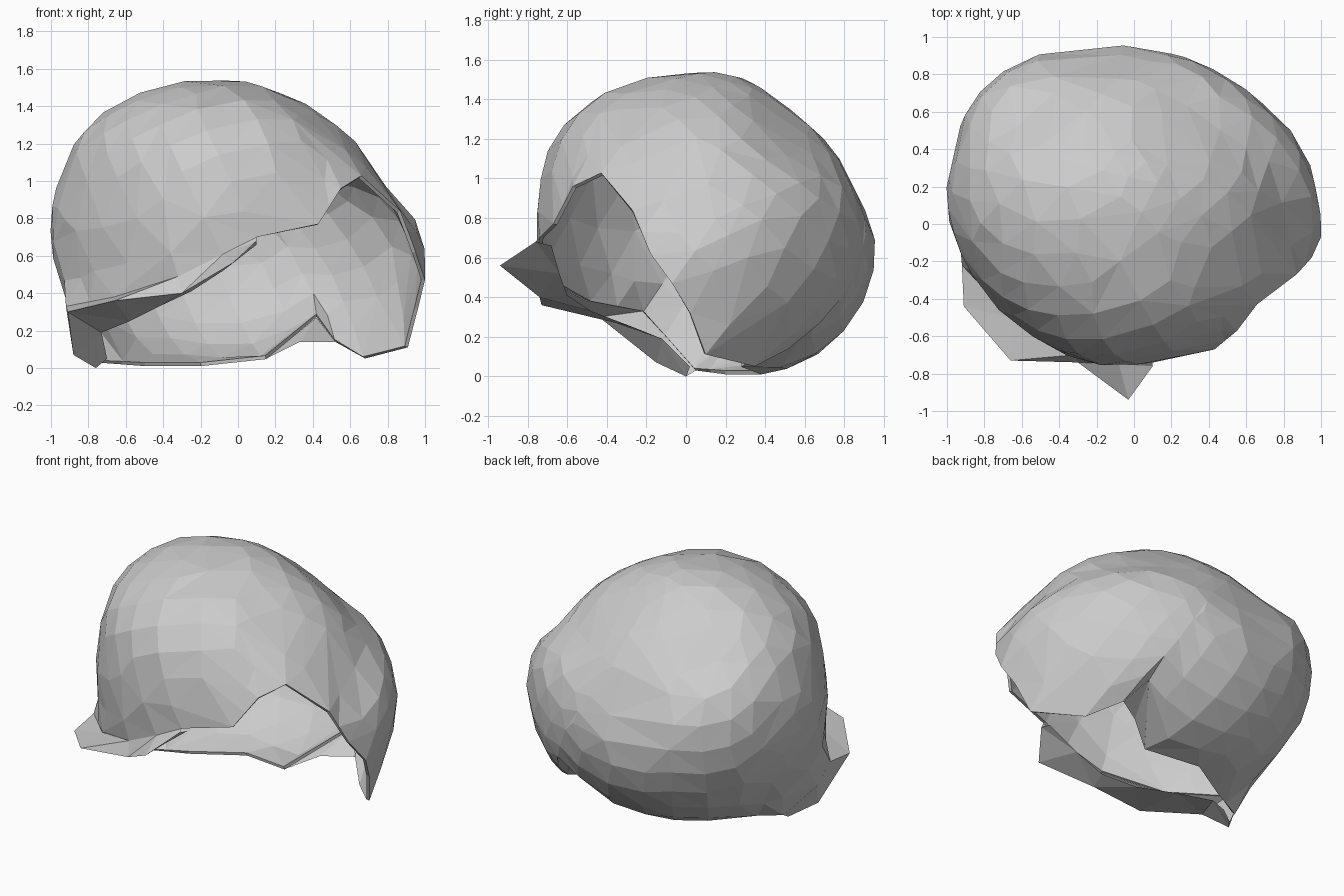
import bpy, bmesh, math
from mathutils import Vector

cube = bpy.data.objects.get("Cube")
if cube:
    bpy.data.objects.remove(cube, do_unlink=True)

CENTRE = Vector((-0.08, 0.09, 0.76))
SEMI = Vector((0.93, 0.86, 0.78))
APEX = Vector((-0.3, 0.5, 0.8)).normalized()
RINGS = 11

# Fringe lip stations: root on the dome, outer tip, inner underside edge
LIP = [((-0.76, 0.05, 0.03), (-0.76, 0.0, 0.0), (-0.7, 0.02, 0.05)),
       ((-0.9, -0.1, 0.2), (-0.88, -0.15, 0.07), (-0.73, -0.12, 0.19)),
       ((-0.92, -0.22, 0.33), (-0.91, -0.44, 0.3), (-0.58, -0.27, 0.25)),
       ((-0.66, -0.5, 0.38), (-0.66, -0.73, 0.36), (-0.42, -0.48, 0.33)),
       ((-0.32, -0.7, 0.49), (-0.3, -0.74, 0.4), (-0.25, -0.6, 0.41)),
       ((-0.08, -0.75, 0.61), (-0.03, -0.94, 0.56), (-0.08, -0.64, 0.52)),
       ((0.1, -0.74, 0.7), (0.1, -0.76, 0.68), (0.1, -0.68, 0.66))]

# Notch in the lower edge: front corner, top, back corner
NOTCH = [(0.52, 0.52, 0.14), (0.42, 0.64, 0.27), (0.15, 0.28, 0.05)]

# Edge of the opening, once around, ending along the lip roots
RIM = [(0.43, -0.67, 0.77), (0.55, -0.57, 0.96),
       (0.66, -0.43, 1.03), (0.87, -0.27, 0.84), (0.95, -0.18, 0.62),
       (1.0, -0.07, 0.47), (0.96, 0.02, 0.32), (0.91, 0.1, 0.11),
       (0.68, 0.35, 0.05)]
RIM += NOTCH + [(-0.2, 0.38, 0.01), (-0.5, 0.2, 0.01)]
RIM += [station[0] for station in LIP]

# Fullness of the dome in some directions: x, y, z, ratio
FULLNESS = [(0, 0, 1, 1), (0.6, 0, 0.8, 0.97), (0.8, 0, 0.55, 0.94),
            (-0.54, 0, 0.9, 1.04), (-1, 0.15, 0, 1.0), (0, -0.84, 0.67, 1.06),
            (0, -1, 0.1, 0.98), (-0.15, 0.6, 0.7, 0.91), (0, 0.9, 0.3, 0.9),
            (0, 1, -0.27, 1.03), (0, 0.85, -0.6, 1.09), (0.45, 0.9, -0.1, 1.0),
            (0.76, 0.65, 0, 1.01), (1, 0.35, -0.3, 1.15), (-0.7, 0.8, 0, 1.08),
            (-0.6, -0.72, 0, 0.93), (-0.86, -0.42, 0, 0.94), (0.65, -0.75, 0.2, 1.0),
            (0.5, 0.5, 0.7, 0.85), (0.65, 0.6, -0.45, 1.1), (-0.5, -0.5, 0.7, 1.02)]
SAMPLES = [(Vector(s[:3]).normalized(), s[3]) for s in FULLNESS]

grey = bpy.data.materials.new("plain_grey")
grey.use_nodes = True
colour = (0.6, 0.6, 0.6, 1)
grey.diffuse_color = colour
grey.node_tree.nodes["Principled BSDF"].inputs["Base Color"].default_value = colour


def to_unit(p):
    d = Vector(p) - CENTRE
    return Vector([d[i] / SEMI[i] for i in range(3)])


def from_unit(u):
    return CENTRE + Vector([u[i] * SEMI[i] for i in range(3)])


def fullness(u):
    pairs = [(math.exp(16 * (u.dot(d) - 1)), r) for d, r in SAMPLES]
    return sum(w * r for w, r in pairs) / sum(w for w, r in pairs)


def finish(bm, name):
    bmesh.ops.recalc_face_normals(bm, faces=bm.faces)
    outward = sum((f.calc_center_median() - CENTRE).dot(f.normal) for f in bm.faces)
    if outward < 0:
        bmesh.ops.reverse_faces(bm, faces=bm.faces)
    bmesh.ops.triangulate(bm, faces=bm.faces)
    mesh = bpy.data.meshes.new(name)
    bm.to_mesh(mesh)
    bm.free()
    mesh.materials.append(grey)
    obj = bpy.data.objects.new(name, mesh)
    bpy.context.collection.objects.link(obj)
    return obj


# Split every rim segment in two
rim = []
for i, p in enumerate(RIM):
    a, b = Vector(p), Vector(RIM[(i + 1) % len(RIM)])
    rim += [to_unit(a), to_unit((a + b) / 2)]
count = len(rim)

# Dome swept from the crown to the rim
bm = bmesh.new()
crown = bm.verts.new(from_unit(APEX * fullness(APEX)))
rings = []
for k in range(1, RINGS + 1):
    t = k / RINGS
    ring = []
    for u in rim:
        d = APEX.slerp(u.normalized(), t)
        blend = t ** 10
        radius = fullness(d) * (1 - blend) + u.length * blend
        ring.append(bm.verts.new(from_unit(d * radius)))
    rings.append(ring)
for i in range(count):
    j = (i + 1) % count
    bm.faces.new((crown, rings[0][i], rings[0][j]))
    for a, b in zip(rings, rings[1:]):
        bm.faces.new((a[i], b[i], b[j], a[j]))
shell = finish(bm, "hair_shell")

# Irregular low-poly facets, then a thin wall
facets = shell.modifiers.new("facets", "DECIMATE")
facets.ratio = 0.45
wall = shell.modifiers.new("wall", "SOLIDIFY")
wall.thickness = 0.02
wall.offset = -1

# Pointed fringe lip folded under the front edge
bm = bmesh.new()
rows = [[bm.verts.new(p) for p in station] for station in LIP]
for a, b in zip(rows, rows[1:]):
    for k in range(2):
        bm.faces.new((a[k], a[k + 1], b[k + 1], b[k]))
finish(bm, "fringe_lip")

# Fold that closes most of the notch
bm = bmesh.new()
front, top, back = [bm.verts.new(p) for p in NOTCH]
inner = bm.verts.new((0.33, 0.4, 0.14))
bm.faces.new((front, top, inner))
bm.faces.new((inner, top, back))
finish(bm, "notch_fold")
